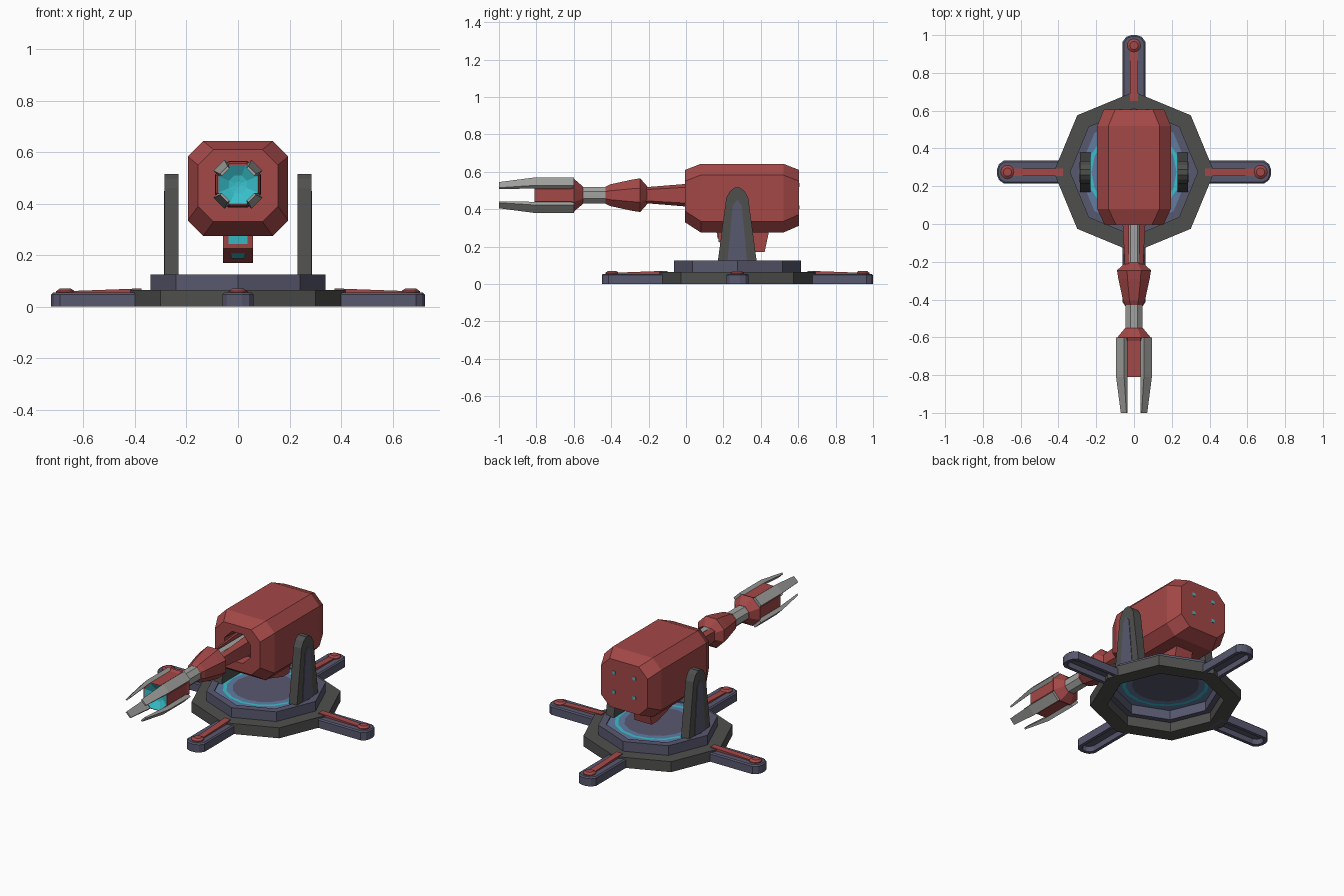
import bpy, bmesh, math
from mathutils import Vector, Matrix

if "Cube" in bpy.data.objects:
    bpy.data.objects.remove(bpy.data.objects["Cube"])

CY, CZ = 0.275, 0.475   # base centre along y, barrel axis height


def material(name, rgb):
    m = bpy.data.materials.new(name)
    m.diffuse_color = (*rgb, 1)
    m.use_nodes = True
    m.node_tree.nodes["Principled BSDF"].inputs["Base Color"].default_value = m.diffuse_color
    return m


RED = material("red_paint", (0.37, 0.065, 0.063))
DARK = material("dark_grey", (0.078, 0.08, 0.076))
SLATE = material("slate_purple", (0.098, 0.098, 0.16))
BLUE = material("steel_blue", (0.115, 0.20, 0.36))
CYAN = material("cyan_glow", (0.04, 0.53, 0.60))
GREY = material("light_grey", (0.36, 0.36, 0.35))


def loft(name, rings, mats, caps=(True, True), closed=False, matrix=None):
    """Join equal rings of points; mats is one material or one per band."""
    bands = len(rings) if closed else len(rings) - 1
    if not isinstance(mats, list):
        mats = [mats] * bands
    slots = list(dict.fromkeys(mats))
    bm = bmesh.new()
    vs = [[bm.verts.new(p) for p in r] for r in rings]
    n = len(rings[0])
    for i in range(bands):
        a, b = vs[i], vs[(i + 1) % len(vs)]
        for k in range(n):
            f = bm.faces.new((a[k], a[(k + 1) % n], b[(k + 1) % n], b[k]))
            f.material_index = slots.index(mats[i])
    if not closed:
        if caps[0]:
            bm.faces.new(vs[0]).material_index = slots.index(mats[0])
        if caps[1]:
            bm.faces.new(vs[-1]).material_index = slots.index(mats[-1])
    bmesh.ops.recalc_face_normals(bm, faces=bm.faces)
    if matrix:
        bm.transform(matrix)
    me = bpy.data.meshes.new(name)
    bm.to_mesh(me)
    bm.free()
    for m in slots:
        me.materials.append(m)
    ob = bpy.data.objects.new(name, me)
    bpy.context.collection.objects.link(ob)
    return ob


def octo(y, hx, z0=None, z1=None, c=None):
    """Chamfered square section across the y axis."""
    if z0 is None:
        z0, z1 = CZ - hx, CZ + hx
    if c is None:
        c = hx * 0.586
    return [(hx, y, z0 + c), (hx, y, z1 - c), (hx - c, y, z1), (c - hx, y, z1),
            (-hx, y, z1 - c), (-hx, y, z0 + c), (c - hx, y, z0), (hx - c, y, z0)]


def circle(r, z, n=8, x=0, y=CY):
    return [(x + r * math.cos(2 * math.pi * k / n), y + r * math.sin(2 * math.pi * k / n), z)
            for k in range(n)]


def slab_x(name, yz, x0, x1, mat):
    """Outline in y,z extruded along x."""
    return loft(name, [[(x, y, z) for y, z in yz] for x in (x0, x1)], mat)


def box(name, x0, x1, y0, y1, z0, z1, mat):
    return slab_x(name, [(y0, z0), (y1, z0), (y1, z1), (y0, z1)], x0, x1, mat)


# Base rings and the coloured floor inside them
loft("base_ring", [circle(0.425, 0), circle(0.425, 0.065), circle(0.33, 0.065), circle(0.33, 0)],
     DARK, closed=True)
loft("upper_ring", [circle(0.34, 0.06), circle(0.34, 0.125), circle(0.295, 0.125), circle(0.295, 0.06)],
     SLATE, closed=True)
loft("floor_disc", [circle(r, 0.118, 16) for r in (0.31, 0.245, 0.225, 0.19, 0.05)],
     [BLUE, CYAN, BLUE, SLATE], caps=(False, True))

# Four feet with a hollow underside, a red strip and a knob
foot = [(0.36, -0.06), (0.69, -0.06), (0.715, -0.042), (0.725, -0.015),
        (0.725, 0.015), (0.715, 0.042), (0.69, 0.06), (0.36, 0.06)]


def inset(pts, d):
    cx, hx = 0.5425, 0.1825
    return [(cx + (x - cx) * (1 - d / hx), y * (1 - d / 0.06)) for x, y in pts]


for i, side in enumerate(("right", "back", "left", "front")):
    M = Matrix.Translation((0, CY, 0)) @ Matrix.Rotation(i * math.pi / 2, 4, 'Z')
    rings = [[(x, y, z) for x, y in inset(foot, d)]
             for d, z in ((0.025, 0.03), (0.02, 0), (0, 0), (0, 0.048), (0.007, 0.055))]
    loft(side + "_foot", rings, SLATE, matrix=M)
    strip = [[(x, y, z) for y, z in ((-0.02, 0.05), (0.02, 0.05), (0.02, t), (-0.02, t))]
             for x, t in ((0.375, 0.071), (0.67, 0.06))]
    loft(side + "_foot_strip", strip, RED, matrix=M)
    loft(side + "_foot_knob", [circle(r, z, 12, 0.67, 0) for r, z in
                               ((0.036, 0.05), (0.036, 0.06), (0.022, 0.07))], RED, matrix=M)

# Side arms with a slate panel on the outside
arm = [(0.17, 0.12), (0.215, 0.46), (0.235, 0.497), (0.26, 0.515),
       (0.288, 0.515), (0.313, 0.497), (0.333, 0.46), (0.378, 0.12)]
panel = [(0.222, 0.125), (0.25, 0.42), (0.274, 0.45), (0.298, 0.42), (0.326, 0.125)]
for s, side in ((1, "right"), (-1, "left")):
    slab_x(side + "_arm", arm, s * 0.23, s * 0.285, DARK)
    slab_x(side + "_arm_panel", panel, s * 0.284, s * 0.288, SLATE)

# Main body: chamfered octagonal block with a muzzle recess at the front
loft("body", [octo(0.605, 0.16, 0.312, 0.61, 0.06), octo(0.52, 0.195, 0.275, 0.643, 0.06),
              octo(0.08, 0.195, 0.275, 0.643, 0.06), octo(-0.005, 0.155, 0.33, 0.61, 0.06),
              octo(-0.005, 0.09), octo(0.08, 0.085), octo(0.08, 0.04)],
     [RED, RED, RED, RED, RED, DARK])

# Small lights on the back plate
for x in (-0.07, 0.07):
    for z in (0.41, 0.53):
        box("back_light", x - 0.01, x + 0.01, 0.60, 0.608, z - 0.01, z + 0.01, CYAN)

# Block hanging under the body, with cyan windows
slab_x("under_block", [(0.165, 0.31), (0.175, 0.225), (0.36, 0.17), (0.42, 0.17), (0.45, 0.31)],
       -0.058, 0.058, RED)
slab_x("under_window", [(0.163, 0.285), (0.168, 0.243), (0.176, 0.243), (0.171, 0.285)],
       -0.036, 0.036, CYAN)
slab_x("under_slot", [(0.24, 0.203), (0.29, 0.188), (0.29, 0.193), (0.24, 0.208)],
       -0.027, 0.027, CYAN)

# Barrel shaft, side cheeks and flared collar
loft("barrel_shaft", [octo(0.09, 0.045), octo(-0.58, 0.045)], GREY)
for s, side in ((1, "right"), (-1, "left")):
    rings = [[(s * x, y, CZ + z) for x, z in ((0.026, -h), (w, -h * 0.7), (w, h * 0.7), (0.026, h))]
             for y, w, h in ((0.07, 0.064, 0.066), (-0.225, 0.048, 0.042))]
    loft(side + "_barrel_cheek", rings, RED)
loft("barrel_collar", [octo(-0.205, 0.045), octo(-0.245, 0.09), octo(-0.29, 0.083),
                       octo(-0.405, 0.058), octo(-0.43, 0.046)], RED)

# Emitter head with a hollow cyan lens
loft("emitter_head", [octo(-0.55, 0.046), octo(-0.6, 0.088), octo(-0.62, 0.08), octo(-0.81, 0.08),
                      octo(-0.81, 0.075), octo(-0.785, 0.035), octo(-0.78, 0.01)],
     [RED, RED, RED, RED, CYAN, CYAN])

# Four prongs around the head
for i in range(4):
    M = Matrix.Translation((0, 0, CZ)) @ Matrix.Rotation(math.pi / 4 + i * math.pi / 2, 4, 'Y')
    rings = [[(ri, y, -w), (ro, y, -w), (ro, y, w), (ri, y, w)]
             for y, ri, ro, w in ((-0.6, 0.076, 0.104, 0.03), (-0.81, 0.08, 0.104, 0.03),
                                  (-1.0, 0.068, 0.078, 0.021))]
    loft("prong_%d" % (i + 1), rings, GREY, matrix=M)
